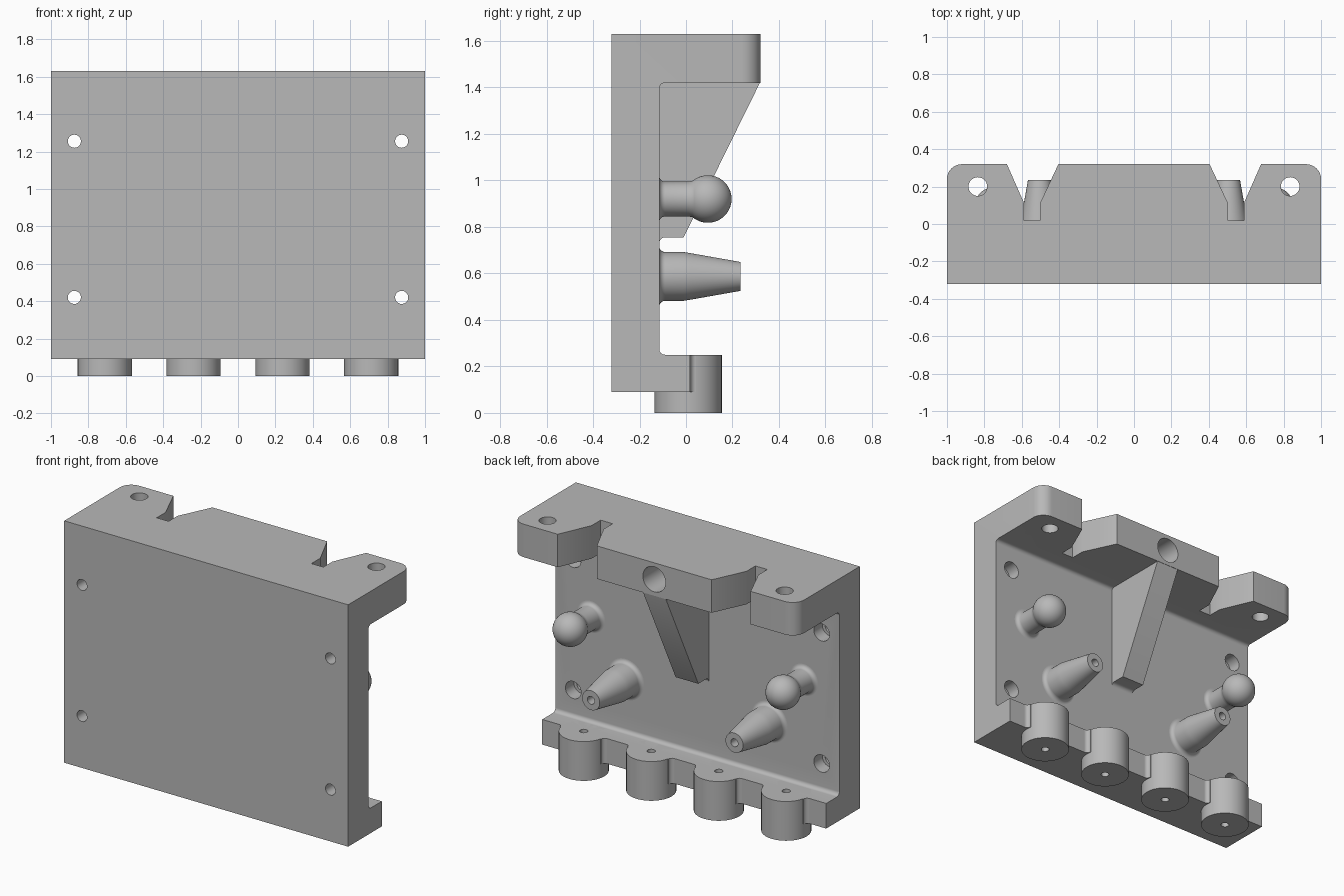
import bpy, bmesh
from math import pi, cos, sin
from mathutils import Matrix, Vector

cube = bpy.data.objects.get("Cube")
if cube:
    bpy.data.objects.remove(cube, do_unlink=True)

grey = bpy.data.materials.new("plain grey")
grey.use_nodes = True
COLOUR = (0.48, 0.48, 0.48, 1)
grey.diffuse_color = COLOUR
grey.node_tree.nodes["Principled BSDF"].inputs["Base Color"].default_value = COLOUR

# Main dimensions
FRONT, WALL, BACK = -0.32, -0.115, 0.32
FLOOR, LEDGE, SHELF, TOP = 0.09, 0.25, 1.42, 1.63
LEDGE_Y, BOSS_Y, BOSS_R, FIL = 0.018, 0.01, 0.145, 0.025


def finish(name, bm):
    bmesh.ops.remove_doubles(bm, verts=bm.verts, dist=1e-5)
    bmesh.ops.recalc_face_normals(bm, faces=bm.faces)
    mesh = bpy.data.meshes.new(name)
    bm.to_mesh(mesh)
    bm.free()
    mesh.materials.append(grey)
    ob = bpy.data.objects.new(name, mesh)
    bpy.context.collection.objects.link(ob)
    return ob


def arc(cx, cy, r, start, end, n=8):
    return [(cx + r * cos(start + (end - start) * i / n),
             cy + r * sin(start + (end - start) * i / n)) for i in range(n + 1)]


def prism(name, outline, lo, hi, axis):
    """Extrude an outline along x (outline in y, z) or z (outline in x, y)."""
    bm = bmesh.new()
    verts = [bm.verts.new((lo, a, b) if axis == "x" else (a, b, lo)) for a, b in outline]
    face = bm.faces.new(verts)
    moved = bmesh.ops.extrude_face_region(bm, geom=[face])["geom"]
    step = Vector((hi - lo, 0, 0)) if axis == "x" else Vector((0, 0, hi - lo))
    bmesh.ops.translate(bm, vec=step, verts=[v for v in moved if isinstance(v, bmesh.types.BMVert)])
    return finish(name, bm)


def lathe(name, profile, x, y, z, axis, steps=48):
    """Turn (radius, distance) points about an axis through x, y, z."""
    bm = bmesh.new()
    verts = [bm.verts.new((r, 0, t)) for r, t in profile]
    edges = [bm.edges.new(pair) for pair in zip(verts, verts[1:])]
    bmesh.ops.spin(bm, geom=verts + edges, axis=(0, 0, 1), cent=(0, 0, 0),
                   angle=2 * pi, steps=steps, use_merge=True)
    if axis == "y":
        bmesh.ops.rotate(bm, matrix=Matrix.Rotation(-pi / 2, 3, "X"), verts=bm.verts)
    bmesh.ops.translate(bm, vec=(x, y, z), verts=bm.verts)
    return finish(name, bm)


def rod(name, r, lo, hi, x, y, z, axis):
    return lathe(name, [(0, lo), (r, lo), (r, hi), (0, hi)], x, y, z, axis, 32)


def cut(ob, cutters):
    bpy.context.view_layer.objects.active = ob
    for c in cutters:
        c.hide_render = True
        mod = ob.modifiers.new("cut", "BOOLEAN")
        mod.operation, mod.solver, mod.object = "DIFFERENCE", "EXACT", c
        bpy.ops.object.modifier_apply(modifier=mod.name)


parts, cutters = [], []

# Backplate with top shelf and bottom ledge, filleted inside
section = [(FRONT, FLOOR), (LEDGE_Y, FLOOR), (LEDGE_Y, LEDGE)]
section += arc(WALL + FIL, LEDGE + FIL, FIL, 1.5 * pi, pi)
section += arc(WALL + FIL, SHELF - FIL, FIL, pi, pi / 2)
section += [(BACK, SHELF), (BACK, TOP), (FRONT, TOP)]
body = prism("body", section, -1, 1, "x")
parts.append(body)

for s in (-1, 1):
    # Tapered slots in the shelf
    slot = [(0.70, BACK + 0.047), (0.587, 0.11), (0.587, 0.02),
            (0.503, 0.02), (0.503, 0.11), (0.382, BACK + 0.047)]
    cutters.append(prism("slot_cutter", [(s * x, y) for x, y in slot], SHELF - 0.1, TOP + 0.1, "z"))
    # Rounded shelf corners
    r = 0.08
    corner = arc(1 - r, BACK - r, r, 0, pi / 2) + [(1 - r, BACK + 0.1), (1.1, BACK + 0.1), (1.1, BACK - r)]
    cutters.append(prism("corner_cutter", [(s * x, y) for x, y in corner], SHELF - 0.1, TOP + 0.1, "z"))
    # Vertical shelf holes
    cutters.append(rod("shelf_hole_cutter", 0.05, SHELF - 0.1, TOP + 0.1, s * 0.835, 0.2, 0, "z"))
    # Counterbored screw holes
    for z in (0.42, 1.255):
        bore = [(0, -0.4), (0.035, -0.4), (0.035, -0.2), (0.055, -0.2), (0.055, 0), (0, 0)]
        cutters.append(lathe("screw_hole_cutter", bore, s * 0.875, 0, z, "y", 32))
cutters.append(rod("socket_cutter", 0.08, 0.08, 0.4, 0, 0, 1.525, "y"))

# Bottom bosses with filleted roots and pin holes
boss_names = ("right_outer", "right_inner", "left_inner", "left_outer")
for label, x in zip(boss_names, (-0.713, -0.238, 0.238, 0.713)):
    hole = rod("pin_hole_cutter", 0.024, -0.1, LEDGE + 0.1, x, BOSS_Y, 0, "z")
    boss = rod(label + "_boss", BOSS_R, 0, LEDGE, x, BOSS_Y, 0, "z")
    cut(boss, [hole])
    cutters.append(hole)
    parts.append(boss)
    for s in (-1, 1):
        e = x + s * BOSS_R
        root = [(e + s * a, b) for a, b in arc(FIL, LEDGE_Y + FIL, FIL, pi, 1.5 * pi)]
        root += [(e + s * FIL, LEDGE_Y - 0.02), (e - s * 0.02, LEDGE_Y - 0.02), (e - s * 0.02, LEDGE_Y + FIL)]
        parts.append(prism(label + "_boss_fillet", root, FLOOR, LEDGE, "z"))

cut(body, cutters)
for c in cutters:
    bpy.data.objects.remove(c, do_unlink=True)

# Central gusset below the shelf
gusset = [(WALL - 0.02, SHELF + 0.01), (BACK - 0.002, SHELF + 0.01), (BACK - 0.002, SHELF), (-0.01, 0.755)]
gusset += arc(WALL + FIL, 0.755 - FIL, FIL, pi / 2, pi) + [(WALL - 0.02, 0.73)]
parts.append(prism("gusset", gusset, -0.08, 0.08, "x"))


def flare(r):
    # Concave fillet where a stud leaves the wall
    return [(0, WALL - 0.02), (r + FIL, WALL - 0.02)] + arc(r + FIL, WALL + FIL, FIL, 1.5 * pi, pi)


for s, side in ((-1, "right"), (1, "left")):
    # Tapered pegs with a drilled tip
    peg = flare(0.105) + [(0.105, -0.01), (0.1, 0.02), (0.062, 0.235), (0.025, 0.235), (0.025, 0.1), (0, 0.1)]
    parts.append(lathe(side + "_peg", peg, s * 0.505, 0, 0.587, "y"))
    # Ball studs
    ball = flare(0.075) + [(0.075, 0.01)]
    ball += arc(0, 0.094, 0.102, -0.22 * pi, pi / 2, 28)
    parts.append(lathe(side + "_ball_stud", ball, s * 0.75, 0, 0.92, "y"))

# Smooth curved surfaces, keep hard edges
bpy.ops.object.select_all(action="DESELECT")
for ob in parts:
    ob.select_set(True)
bpy.context.view_layer.objects.active = body
bpy.ops.object.shade_smooth_by_angle(angle=0.5)
